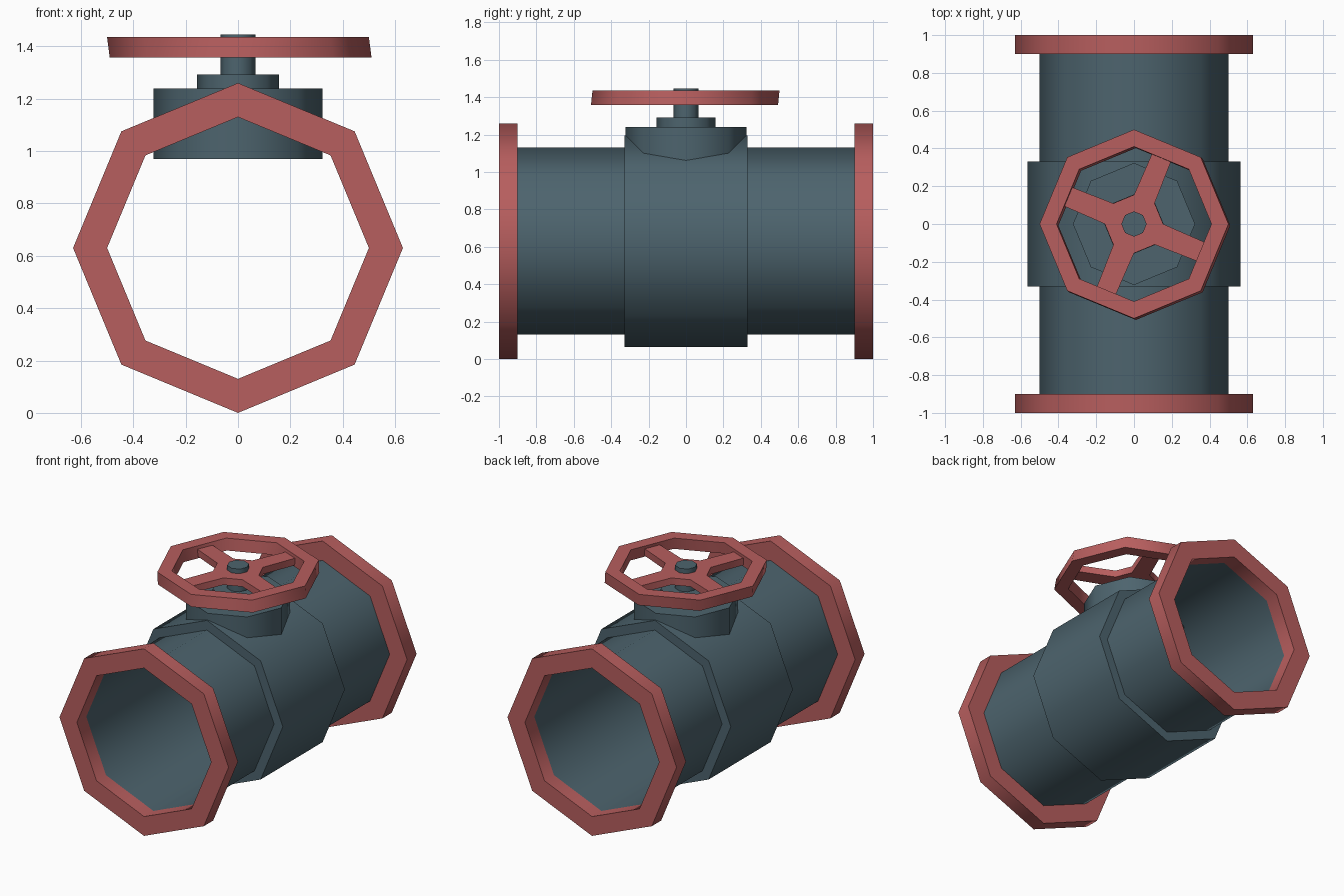
import bpy, bmesh, math
from mathutils import Vector

if "Cube" in bpy.data.objects:
    bpy.data.objects.remove(bpy.data.objects["Cube"])

SIDES = 8
AXIS_Z = 0.63   # height of the pipe centre line


def material(name, rgb):
    m = bpy.data.materials.new(name)
    m.diffuse_color = (*rgb, 1)
    m.use_nodes = True
    m.node_tree.nodes["Principled BSDF"].inputs["Base Color"].default_value = m.diffuse_color
    return m


teal = material("slate teal", (0.074, 0.127, 0.155))
red = material("dusty red", (0.475, 0.112, 0.112))


def finish(name, bm, mat, fix_normals=True):
    if fix_normals:
        bmesh.ops.recalc_face_normals(bm, faces=bm.faces)
    me = bpy.data.meshes.new(name)
    bm.to_mesh(me)
    bm.free()
    me.materials.append(mat)
    ob = bpy.data.objects.new(name, me)
    bpy.context.collection.objects.link(ob)
    bpy.ops.object.select_all(action='DESELECT')
    ob.select_set(True)
    bpy.context.view_layer.objects.active = ob
    bpy.ops.object.shade_smooth_by_angle(angle=math.radians(55))
    return ob


def lathe(name, profile, mat, axis='z', closed=False, caps=False):
    """Turn (radius, height) points into an eight-sided part."""
    bm = bmesh.new()
    loops = []
    for r, h in profile:
        loop = []
        for i in range(SIDES):
            a = math.tau * i / SIDES
            u, v = r * math.cos(a), r * math.sin(a)
            loop.append(bm.verts.new((u, v, h) if axis == 'z' else (u, h, AXIS_Z + v)))
        loops.append(loop)
    pairs = list(zip(loops, loops[1:]))
    if closed:
        pairs.append((loops[-1], loops[0]))
    for a, b in pairs:
        for i in range(SIDES):
            j = (i + 1) % SIDES
            face = (a[i], a[j], b[j], b[i])
            bm.faces.new(face if axis == 'z' else face[::-1])
    if caps:
        bm.faces.new(loops[0])
        bm.faces.new(loops[-1])
    return finish(name, bm, mat, closed or caps)


# Pipe: one open tube between the flanges
lathe("pipe", [(0.5, -0.9), (0.5, 0.9)], teal, 'y')

# Thicker collar around the middle
lathe("valve_body", [(0.5, -0.33), (0.565, -0.33), (0.565, 0.33), (0.5, 0.33)], teal, 'y')

# End flanges
for name, s in (("front_flange", -1), ("back_flange", 1)):
    lathe(name, [(0.5, s * 0.9), (0.63, s * 0.9), (0.63, s), (0.5, s)], red, 'y', closed=True)

# Bonnet, gland and stem
for name, r, z0, z1 in (("bonnet", 0.323, 0.97, 1.24),
                        ("gland", 0.157, 1.24, 1.292),
                        ("stem", 0.067, 1.292, 1.445)):
    lathe(name, [(r, z0), (r, z1)], teal, caps=True)

# Handwheel rim, leaning very slightly
rim = lathe("handwheel_rim", [(0.41, 1.357), (0.5, 1.357), (0.5, 1.435), (0.41, 1.435)],
            red, closed=True)
for v in rim.data.vertices:
    if v.co.z < 1.4:
        v.co.x += 0.01
        v.co.y -= 0.008

# Hub with four spokes as one extruded outline
bm = bmesh.new()
outline = []
for k in range(4):
    mid = math.radians(67.5 + 90 * k)
    d = Vector((math.cos(mid), math.sin(mid), 0))
    n = Vector((-d.y, d.x, 0))
    outline += [d * 0.143 - n * 0.059, d * 0.385 - n * 0.054,
                d * 0.385 + n * 0.054, d * 0.143 + n * 0.059]
face = bm.faces.new([bm.verts.new(p + Vector((0, 0, 1.367))) for p in outline])
ext = bmesh.ops.extrude_face_region(bm, geom=[face], use_keep_orig=True)
bmesh.ops.translate(bm, vec=(0, 0, 0.047),
                    verts=[g for g in ext["geom"] if isinstance(g, bmesh.types.BMVert)])
finish("handwheel_spokes", bm, red)
